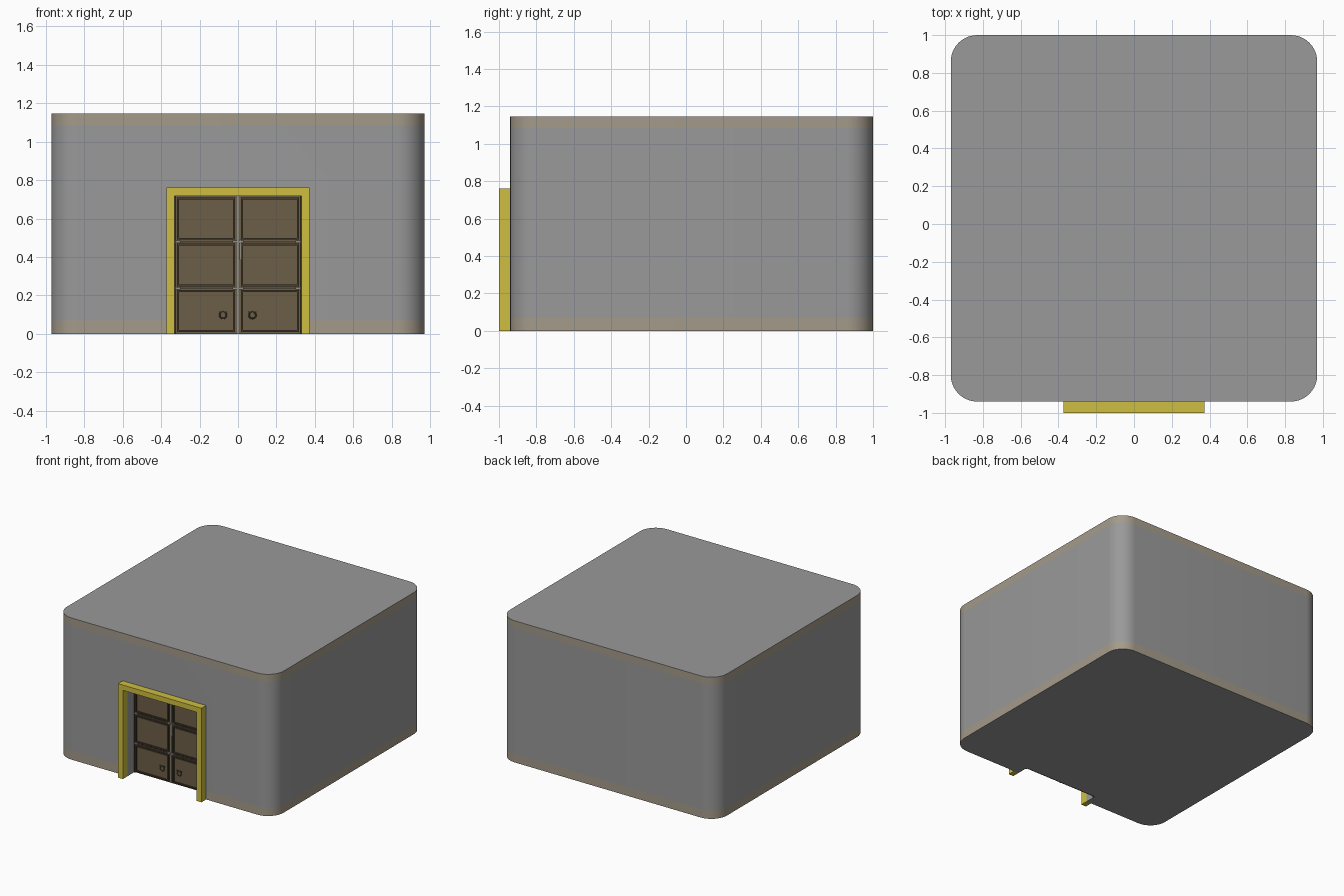
import bpy, bmesh, math
from mathutils import Matrix

if "Cube" in bpy.data.objects:
    bpy.data.objects.remove(bpy.data.objects["Cube"])


def mat(name, r, g, b):
    m = bpy.data.materials.new(name)
    m.diffuse_color = (r, g, b, 1)
    m.use_nodes = True
    m.node_tree.nodes["Principled BSDF"].inputs["Base Color"].default_value = m.diffuse_color
    return m


GREY = mat("wall grey", 0.32, 0.32, 0.32)
TAN = mat("trim tan", 0.37, 0.325, 0.255)
YELLOW = mat("frame yellow", 0.62, 0.52, 0.052)
BROWN = mat("door panel brown", 0.150, 0.113, 0.066)
DARK = mat("door border brown", 0.066, 0.050, 0.030)
METAL = mat("door metal", 0.30, 0.27, 0.22)


def finish(name, bm, *mats):
    bmesh.ops.recalc_face_normals(bm, faces=bm.faces)
    me = bpy.data.meshes.new(name)
    bm.to_mesh(me)
    bm.free()
    ob = bpy.data.objects.new(name, me)
    bpy.context.collection.objects.link(ob)
    for m in mats:
        me.materials.append(m)
    return ob


def add_box(bm, x0, x1, y0, y1, z0, z1):
    size = Matrix.Diagonal((x1 - x0, y1 - y0, z1 - z0, 1))
    mid = Matrix.Translation(((x0 + x1) / 2, (y0 + y1) / 2, (z0 + z1) / 2))
    bmesh.ops.create_cube(bm, size=1, matrix=mid @ size)


def boxes(name, m, items):
    bm = bmesh.new()
    for it in items:
        add_box(bm, *it)
    return finish(name, bm, m)


# Building shell: rounded square, ring by ring so the trim bands are real faces
HX, Y0, Y1, R, SEG = 0.97, -0.94, 1.0, 0.14, 10
LEVELS = (0, 0.07, 1.085, 1.145)
outline = []
for k, (cx, cy) in enumerate([(HX - R, Y1 - R), (R - HX, Y1 - R), (R - HX, Y0 + R), (HX - R, Y0 + R)]):
    for i in range(SEG + 1):
        a = math.pi / 2 * (k + i / SEG)
        outline.append((cx + R * math.cos(a), cy + R * math.sin(a)))
bm = bmesh.new()
rings = [[bm.verts.new((x, y, z)) for x, y in outline] for z in LEVELS]
n = len(outline)
for lo, hi in zip(rings, rings[1:]):
    for i in range(n):
        j = (i + 1) % n
        bm.faces.new((lo[i], lo[j], hi[j], hi[i]))
bm.faces.new(rings[0])
bm.faces.new(rings[-1])
shell = finish("building_shell", bm, GREY, TAN)

# Doorway recess cut into the front wall
OX, OZ, BACK = 0.33, 0.717, -0.84
cutter = boxes("doorway_cutter", GREY, [(-OX, OX, -1.2, BACK, -0.2, OZ)])
cutter.hide_render = True
mod = shell.modifiers.new("doorway", 'BOOLEAN')
mod.operation = 'DIFFERENCE'
mod.solver = 'EXACT'
mod.object = cutter
bpy.context.view_layer.objects.active = shell
shell.select_set(True)
bpy.ops.object.modifier_apply(modifier=mod.name)
bpy.data.objects.remove(cutter)

# Tan trim on outer walls near the bottom and top
for p in shell.data.polygons:
    c = p.center
    recess = abs(c.x) < OX + 0.001 and Y0 + 0.001 < c.y < BACK + 0.001
    band = c.z < LEVELS[1] or c.z > LEVELS[2]
    p.material_index = int(abs(p.normal.z) < 0.5 and band and not recess)
bpy.ops.object.shade_smooth_by_angle(angle=math.radians(35))

# Yellow door frame, one U-shaped profile
FX, FZ = 0.373, 0.76
bm = bmesh.new()
profile = [(-FX, 0), (-FX, FZ), (FX, FZ), (FX, 0), (OX, 0), (OX, OZ), (-OX, OZ), (-OX, 0)]
face = bm.faces.new([bm.verts.new((x, -1.0, z)) for x, z in profile])
ext = bmesh.ops.extrude_face_region(bm, geom=[face])
bmesh.ops.translate(bm, vec=(0, 0.06, 0), verts=[v for v in ext["geom"] if isinstance(v, bmesh.types.BMVert)])
finish("door_frame", bm, YELLOW)

# Door: brown backing leaves, raised dark borders, raised panels
ROWS = [(0.010, 0.228), (0.247, 0.470), (0.490, 0.708)]
PX = (0.016, 0.318)
F = BACK - 0.010
boxes("door_backing", BROWN, [(-OX, OX, F, BACK, 0, OZ)])
borders, lips, panels = [], [], []


def ring(x0, x1, z0, z1, w, y0, y1):
    return [(x0, x1, y0, y1, z0, z0 + w), (x0, x1, y0, y1, z1 - w, z1),
            (x0, x0 + w, y0, y1, z0 + w, z1 - w), (x1 - w, x1, y0, y1, z0 + w, z1 - w)]


for s in (-1, 1):
    x0, x1 = sorted((s * PX[0], s * PX[1]))
    for z0, z1 in ROWS:
        borders += ring(x0, x1, z0, z1, 0.010, F - 0.010, F)
        panels.append((x0 + 0.016, x1 - 0.016, F - 0.005, F, z0 + 0.016, z1 - 0.016))
    borders.append((min(s * 0.322, s * OX), max(s * 0.322, s * OX), F - 0.010, F, 0, OZ))
boxes("panel_borders", DARK, borders)
boxes("door_panels", BROWN, panels)

# Dark rails between rows, metal centre seam, hinges and latch
boxes("cross_rails", DARK, [(-0.318, 0.318, F - 0.004, F, z - 0.004, z + 0.004) for z in (0.2375, 0.480)])
metal = [(-0.005, 0.005, F - 0.006, F, 0, OZ), (0.008, 0.016, F - 0.013, F, 0.385, 0.49)]
for z in (0.2375, 0.480):
    for x in (-0.31, -0.016, 0.016, 0.31):
        metal.append((x - 0.012, x + 0.012, F - 0.012, F, z - 0.006, z + 0.006))
boxes("door_metalwork", METAL, metal)

# Ring handles with a short mounting bar
for side, x in (("left", -0.078), ("right", 0.075)):
    bpy.ops.mesh.primitive_torus_add(major_radius=0.018, minor_radius=0.004, major_segments=16,
                                     minor_segments=6, location=(x, F - 0.009, 0.098),
                                     rotation=(math.pi / 2, 0, 0))
    h = bpy.context.object
    h.name = side + "_ring_handle"
    h.data.materials.append(DARK)
    boxes(side + "_handle_mount", DARK, [(x - 0.022, x + 0.022, F - 0.012, F, 0.112, 0.120)])
